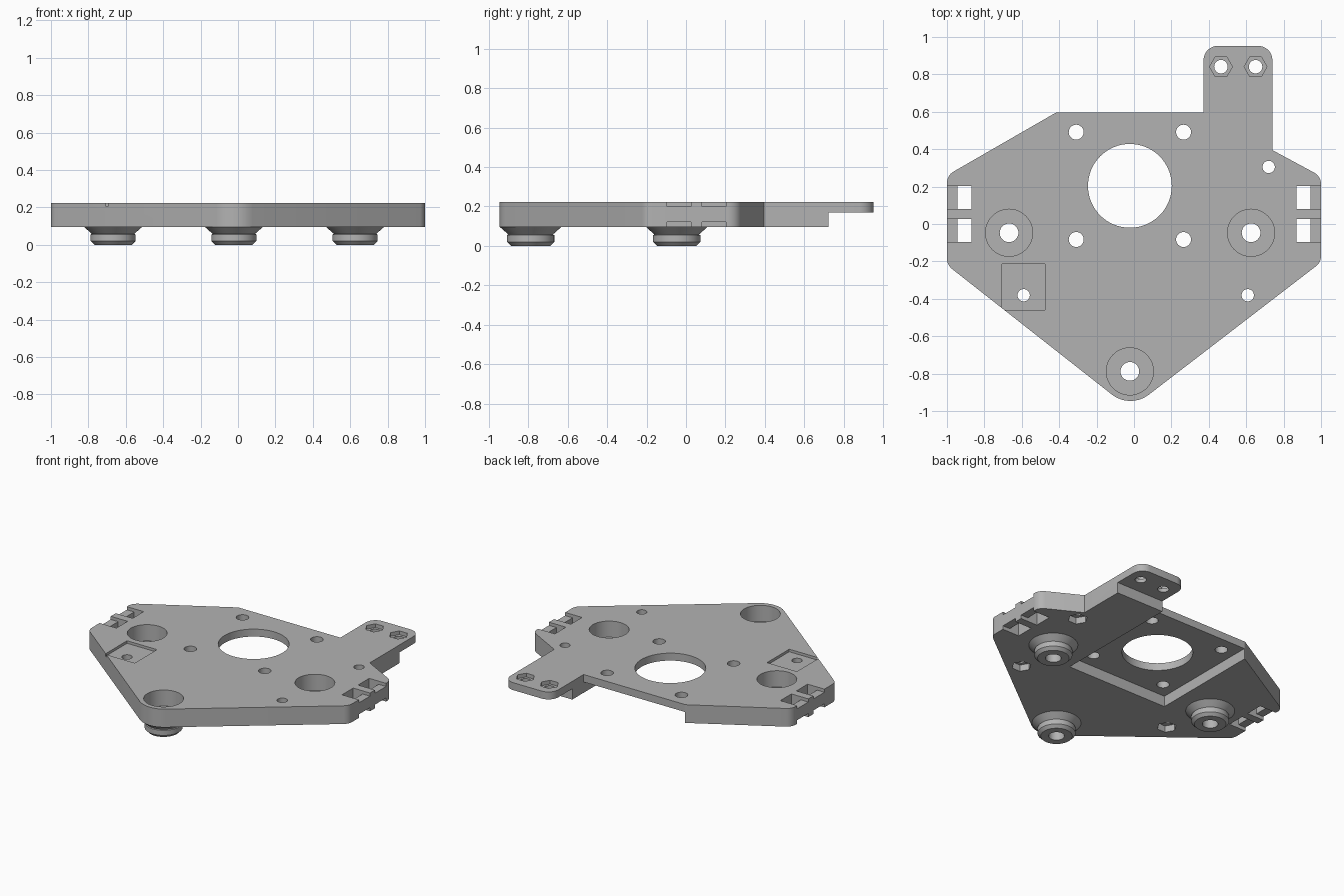
import bpy, bmesh, math
from mathutils import Vector

if "Cube" in bpy.data.objects:
    bpy.data.objects.remove(bpy.data.objects["Cube"], do_unlink=True)

BOTTOM, THIN, TOP = 0.095, 0.17, 0.222
LOW, HIGH = -0.1, 0.4      # through-cut limits

grey = bpy.data.materials.new("plain grey")
grey.use_nodes = True
grey.diffuse_color = (0.45, 0.45, 0.45, 1)
grey.node_tree.nodes["Principled BSDF"].inputs["Base Color"].default_value = grey.diffuse_color


def new_object(name, bm):
    bmesh.ops.recalc_face_normals(bm, faces=bm.faces)
    mesh = bpy.data.meshes.new(name)
    bm.to_mesh(mesh)
    bm.free()
    mesh.materials.append(grey)
    obj = bpy.data.objects.new(name, mesh)
    bpy.context.collection.objects.link(obj)
    return obj


def prism(name, points, z0, z1):
    bm = bmesh.new()
    face = bm.faces.new([bm.verts.new((x, y, z0)) for x, y in points])
    out = bmesh.ops.extrude_face_region(bm, geom=[face])
    verts = [v for v in out["geom"] if isinstance(v, bmesh.types.BMVert)]
    bmesh.ops.translate(bm, verts=verts, vec=(0, 0, z1 - z0))
    return new_object(name, bm)


def rounded(corners, steps=8):
    """Replace each (x, y, radius) corner with a tangent arc."""
    result = []
    for i, (x, y, r) in enumerate(corners):
        p = Vector((x, y))
        if r == 0:
            result.append(p)
            continue
        a = (Vector(corners[i - 1][:2]) - p).normalized()
        b = (Vector(corners[(i + 1) % len(corners)][:2]) - p).normalized()
        half = a.angle(b) / 2
        centre = p + (a + b).normalized() * r / math.sin(half)
        start = p + a * r / math.tan(half) - centre
        end = p + b * r / math.tan(half) - centre
        sweep = start.angle(end)
        for k in range(steps + 1):
            t = k / steps
            result.append(centre + (start * math.sin((1 - t) * sweep)
                                    + end * math.sin(t * sweep)) / math.sin(sweep))
    return result


def cut(target, points, z0, z1):
    cutter = prism("cutter", points, z0, z1)
    cutter.hide_render = True
    mod = target.modifiers.new("cut", 'BOOLEAN')
    mod.operation, mod.solver, mod.object = 'DIFFERENCE', 'EXACT', cutter
    graph = bpy.context.evaluated_depsgraph_get()
    graph.update()
    mesh = bpy.data.meshes.new_from_object(target.evaluated_get(graph))
    target.modifiers.clear()
    target.data = mesh
    bpy.data.objects.remove(cutter, do_unlink=True)


def ring(x, y, r, n=32):
    return [(x + r * math.cos(math.tau * k / n), y + r * math.sin(math.tau * k / n))
            for k in range(n)]


def rect(x0, x1, y0, y1):
    return [(x0, y0), (x1, y0), (x1, y1), (x0, y1)]


def smooth(obj):
    bpy.ops.object.select_all(action='DESELECT')
    obj.select_set(True)
    bpy.context.view_layer.objects.active = obj
    bpy.ops.object.shade_smooth_by_angle(angle=math.radians(30))


# Main plate with the rear tab
outline = [(-0.02, -0.989, 0.16), (1, -0.205, 0.07), (1, 0.255, 0.07), (0.74, 0.395, 0),
           (0.74, 0.952, 0.075), (0.372, 0.952, 0.075), (0.372, 0.597, 0),
           (-0.415, 0.597, 0.04), (-1, 0.26, 0.07), (-1, -0.219, 0.07)]
plate = prism("mounting_plate", rounded(outline), BOTTOM, TOP)

# Underside recess around the large opening, and the thin tab end
cut(plate, rect(-0.41, 0.371, -0.19, 0.61), LOW, THIN)
cut(plate, rect(0.3, 0.8, 0.722, 1.1), LOW, THIN)

# Large opening with its four screw holes
cut(plate, ring(-0.022, 0.204, 0.224, 64), LOW, HIGH)
for x in (-0.309, 0.265):
    for y in (-0.083, 0.491):
        cut(plate, ring(x, y, 0.04), LOW, HIGH)

# Tab holes with nut pockets on top
for x in (0.465, 0.65):
    cut(plate, ring(x, 0.841, 0.036), LOW, HIGH)
    cut(plate, ring(x, 0.841, 0.061, 6), 0.196, HIGH)

# Shallow square pocket, clipped by the slanted edge
cut(plate, rect(-0.706, -0.475, -0.459, -0.214), 0.204, HIGH)

# Small holes with nut pockets underneath
for x, y in ((-0.59, -0.381), (0.608, -0.381), (0.72, 0.305)):
    cut(plate, ring(x, y, 0.033), LOW, HIGH)
    cut(plate, ring(x, y, 0.063, 6), LOW, 0.14)

# Side strap slots: through slot plus shallow notches in the outer bar
for side in (-1, 1):
    for y0, y1 in ((-0.097, 0.026), (0.081, 0.203)):
        inner, outer, edge = side * 0.87, side * 0.943, side * 1.1
        cut(plate, rect(min(inner, outer), max(inner, outer), y0, y1), LOW, HIGH)
        for z0, z1 in ((LOW, 0.12), (0.2, HIGH)):
            a, b = side * 0.93, edge
            cut(plate, rect(min(a, b), max(a, b), y0, y1), z0, z1)

# Three stepped feet below round pockets
foot_profile = [(0.05, 0), (0.1, 0), (0.12, 0.02), (0.12, 0.055), (0.113, 0.058),
                (0.155, 0.095), (0.155, 0.1), (0.05, 0.1)]
feet = {"right_foot": (-0.668, -0.047), "left_foot": (0.626, -0.047),
        "front_foot": (-0.022, -0.788)}
for name, (x, y) in feet.items():
    cut(plate, ring(x, y, 0.126, 48), 0.11, HIGH)
    cut(plate, ring(x, y, 0.05), LOW, HIGH)
    bm = bmesh.new()
    count = 48
    loops = [[bm.verts.new((px, py, z)) for px, py in ring(x, y, r, count)]
             for r, z in foot_profile]
    for i, loop in enumerate(loops):
        below = loops[i - 1]
        for k in range(count):
            n = (k + 1) % count
            bm.faces.new((below[k], below[n], loop[n], loop[k]))
    smooth(new_object(name, bm))

smooth(plate)
